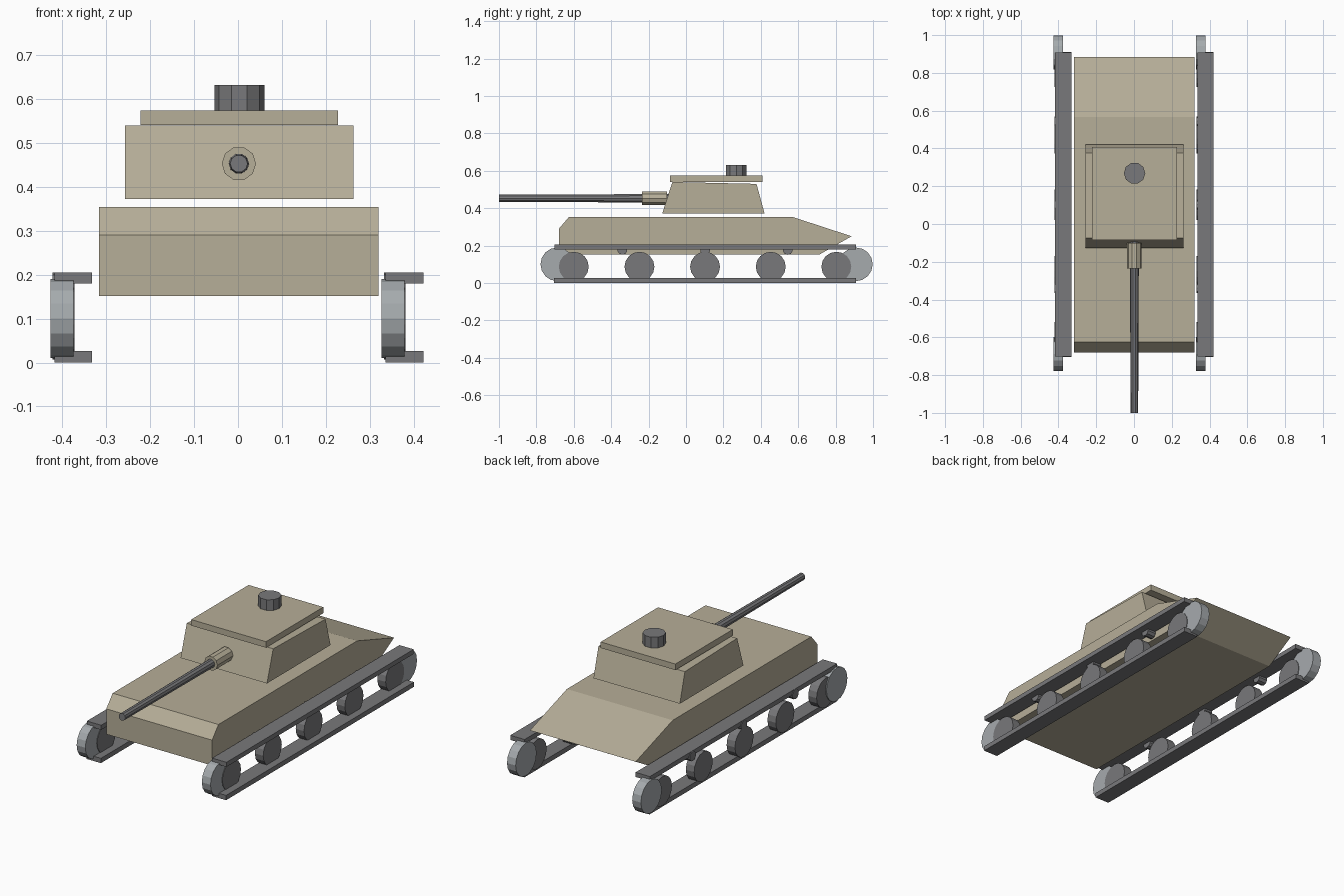
import bpy, bmesh, math
from mathutils import Matrix

default = bpy.data.objects.get("Cube")
if default:
    bpy.data.objects.remove(default, do_unlink=True)


def material(name, rgb):
    m = bpy.data.materials.new(name)
    m.use_nodes = True
    m.diffuse_color = (*rgb, 1)
    m.node_tree.nodes["Principled BSDF"].inputs["Base Color"].default_value = (*rgb, 1)
    return m


TAN = material("sand_tan", (0.47, 0.425, 0.315))
GREY = material("dark_grey", (0.19, 0.19, 0.197))
STEEL = material("light_steel", (0.38, 0.405, 0.42))


def finish(name, bm, mat):
    bmesh.ops.recalc_face_normals(bm, faces=bm.faces)
    mesh = bpy.data.meshes.new(name)
    bm.to_mesh(mesh)
    bm.free()
    mesh.materials.append(mat)
    ob = bpy.data.objects.new(name, mesh)
    bpy.context.collection.objects.link(ob)


def prism(name, profile, x0, x1, mat):
    """Extrude a (y, z) side profile from x0 to x1."""
    bm = bmesh.new()
    face = bm.faces.new([bm.verts.new((x0, y, z)) for y, z in profile])
    new = bmesh.ops.extrude_face_region(bm, geom=[face])["geom"]
    verts = [g for g in new if isinstance(g, bmesh.types.BMVert)]
    bmesh.ops.translate(bm, verts=verts, vec=(x1 - x0, 0, 0))
    finish(name, bm, mat)


def slab(name, x0, x1, y0, y1, z0, z1, mat):
    prism(name, [(y0, z0), (y1, z0), (y1, z1), (y0, z1)], x0, x1, mat)


def cylinder(name, centre, axis, radius, depth, sides, mat, end_radius=None):
    """Flat-sided cylinder; end_radius is the radius at the positive end."""
    bm = bmesh.new()
    turn = {"x": Matrix.Rotation(math.pi / 2, 4, "Y"),
            "y": Matrix.Rotation(-math.pi / 2, 4, "X"),
            "z": Matrix.Identity(4)}[axis]
    spin = Matrix.Rotation(math.pi / 2, 4, "Z")
    bmesh.ops.create_cone(bm, cap_ends=True, segments=sides, radius1=radius,
                          radius2=radius if end_radius is None else end_radius,
                          depth=depth, matrix=Matrix.Translation(centre) @ turn @ spin)
    finish(name, bm, mat)


# Hull and turret
prism("hull", [(-0.68, 0.152), (0.713, 0.152), (0.885, 0.25), (0.567, 0.354),
               (-0.625, 0.354), (-0.68, 0.29)], -0.317, 0.32, TAN)
prism("turret", [(-0.127, 0.372), (0.42, 0.372), (0.377, 0.53), (-0.073, 0.54)],
      -0.257, 0.263, TAN)
slab("turret_roof", -0.222, 0.228, -0.085, 0.408, 0.541, 0.574, TAN)
cylinder("hatch", (0.003, 0.269, 0.603), "z", 0.057, 0.058, 10, GREY)

# Gun
cylinder("gun_mantlet", (0.002, -0.168, 0.453), "y", 0.039, 0.135, 10, TAN)
cylinder("gun_barrel", (0.002, -0.54, 0.453), "y", 0.02, 0.92, 10, GREY, 0.024)

# Running gear, the same unit repeated on each side
for side, x in (("right", -0.375), ("left", 0.379)):
    slab(f"{side}_upper_track", x - 0.043, x + 0.043, -0.702, 0.908, 0.18, 0.205, GREY)
    slab(f"{side}_lower_track", x - 0.043, x + 0.043, -0.705, 0.91, 0, 0.026, GREY)
    for end, y in (("front", -0.688), ("rear", 0.908)):
        cylinder(f"{side}_{end}_drive_wheel", (x - 0.026, y, 0.1), "x", 0.09, 0.052, 16, STEEL)
    for i in range(5):
        cylinder(f"{side}_road_wheel_{i + 1}", (x - 0.022, -0.6 + 0.351 * i, 0.087),
                 "x", 0.08, 0.05, 16, GREY)
    for i in range(3):
        cylinder(f"{side}_return_roller_{i + 1}", (x - 0.022, -0.34 + 0.442 * i, 0.178),
                 "x", 0.027, 0.05, 10, GREY)
